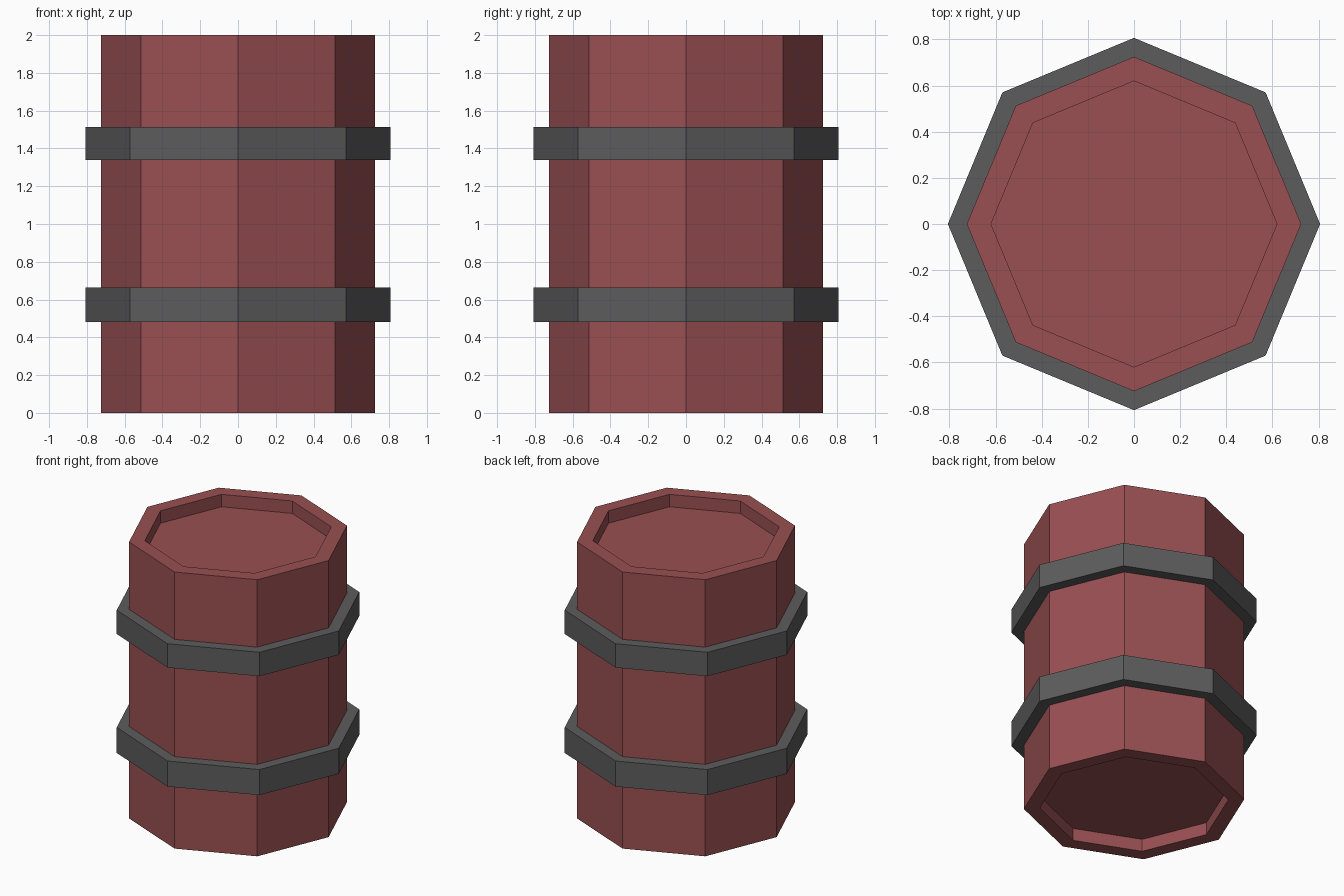
import bpy
import bmesh
from math import cos, sin, pi

if "Cube" in bpy.data.objects:
    bpy.data.objects.remove(bpy.data.objects["Cube"])

SIDES = 8


def material(name, color):
    mat = bpy.data.materials.new(name)
    mat.diffuse_color = (*color, 1)
    mat.use_nodes = True
    mat.node_tree.nodes["Principled BSDF"].inputs["Base Color"].default_value = mat.diffuse_color
    return mat


def lathe(name, profile, mat, closed=False):
    """Sweep (radius, z) points around z; an open profile gets flat end caps."""
    bm = bmesh.new()
    rings = [[bm.verts.new((r * cos(2 * pi * i / SIDES), r * sin(2 * pi * i / SIDES), z))
              for i in range(SIDES)] for r, z in profile]
    pairs = list(zip(rings, rings[1:]))
    if closed:
        pairs.append((rings[-1], rings[0]))
    else:
        bm.faces.new(rings[0])
        bm.faces.new(rings[-1])
    for a, b in pairs:
        for i in range(SIDES):
            j = (i + 1) % SIDES
            bm.faces.new((a[i], a[j], b[j], b[i]))
    bmesh.ops.recalc_face_normals(bm, faces=bm.faces)
    mesh = bpy.data.meshes.new(name)
    bm.to_mesh(mesh)
    bm.free()
    mesh.materials.append(mat)
    obj = bpy.data.objects.new(name, mesh)
    bpy.context.collection.objects.link(obj)
    return obj


red = material("red_paint", (0.32, 0.08, 0.085))
dark = material("dark_metal", (0.107, 0.107, 0.107))

# Barrel body with recessed lid and base
R, INNER, DEPTH, H = 0.725, 0.62, 0.09, 2.0
lathe("barrel_body", [(INNER, DEPTH), (INNER, 0), (R, 0),
                      (R, H), (INNER, H), (INNER, H - DEPTH)], red)

# Two metal hoops
BAND = 0.807
for name, z0, z1 in (("lower_hoop", 0.48, 0.665), ("upper_hoop", 1.34, 1.513)):
    lathe(name, [(R - 0.01, z0), (BAND, z0), (BAND, z1), (R - 0.01, z1)], dark, closed=True)
